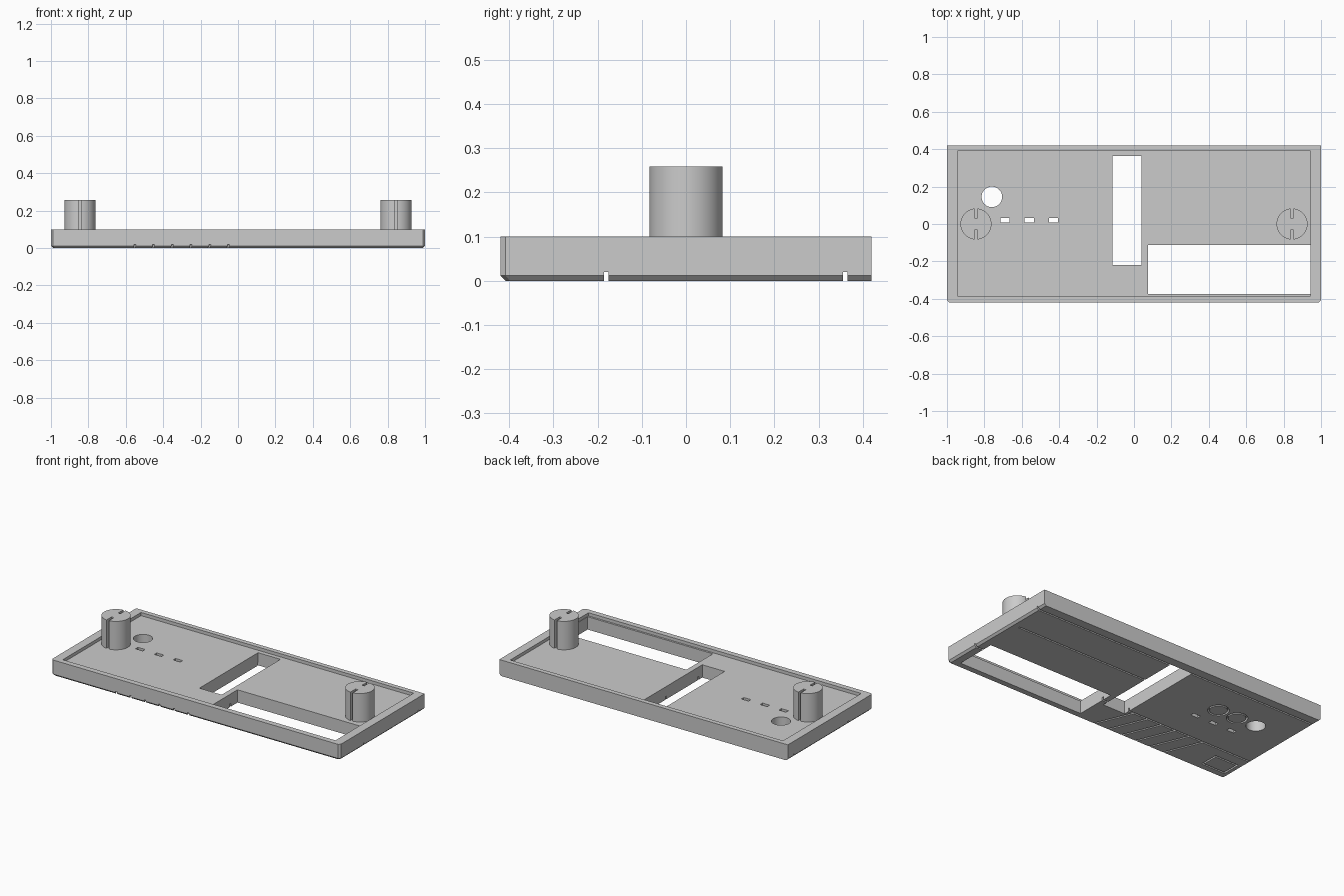
import bpy, bmesh, math
from mathutils import Vector

if "Cube" in bpy.data.objects:
    bpy.data.objects.remove(bpy.data.objects["Cube"])

grey = bpy.data.materials.new("plain grey")
grey.diffuse_color = (0.6, 0.6, 0.6, 1)
grey.use_nodes = True
grey.node_tree.nodes["Principled BSDF"].inputs["Base Color"].default_value = grey.diffuse_color


def loft(name, rings):
    """Solid from stacked rings of equal point count."""
    bm = bmesh.new()
    vs = [[bm.verts.new(p) for p in r] for r in rings]
    n = len(rings[0])
    bm.faces.new(vs[0][::-1])
    bm.faces.new(vs[-1])
    for a, b in zip(vs, vs[1:]):
        for i in range(n):
            j = (i + 1) % n
            bm.faces.new((a[i], a[j], b[j], b[i]))
    bmesh.ops.recalc_face_normals(bm, faces=bm.faces)
    me = bpy.data.meshes.new(name)
    bm.to_mesh(me)
    bm.free()
    me.materials.append(grey)
    ob = bpy.data.objects.new(name, me)
    bpy.context.collection.objects.link(ob)
    return ob


def prism(name, pts, z0, z1):
    return loft(name, [[(x, y, z) for x, y in pts] for z in (z0, z1)])


def rect(x0, x1, y0, y1):
    return [(x0, y0), (x1, y0), (x1, y1), (x0, y1)]


def circle(cx, cy, r, n=48):
    return [(cx + r * math.cos(2 * math.pi * i / n),
             cy + r * math.sin(2 * math.pi * i / n)) for i in range(n)]


def cut(ob, cutter):
    m = ob.modifiers.new("cut", 'BOOLEAN')
    m.operation, m.solver, m.object = 'DIFFERENCE', 'EXACT', cutter
    bpy.context.view_layer.objects.active = ob
    bpy.ops.object.modifier_apply(modifier=m.name)
    bpy.data.objects.remove(cutter)


def strip(a, b, w=0.01):
    """Outline of a straight groove between two points."""
    a, b = Vector(a), Vector(b)
    d = (b - a).normalized()
    s = Vector((-d.y, d.x)) * w / 2
    return [tuple(p) for p in (a - s, b - s, b + s, a + s)]


# panel body: chamfered front corners and bottom edge, square back
def outline(e, c, z):
    x, f, k = 1 - e, -0.42 + e, 0.42
    return [(-x + c, f, z), (x - c, f, z), (x, f + c, z),
            (x, k, z), (-x, k, z), (-x, f + c, z)]


panel = loft("panel", [outline(0.012, 0.01, 0), outline(0, 0.012, 0.012),
                       outline(0, 0.012, 0.1)])

# shallow recess in the top
cut(panel, prism("recess", rect(-0.945, 0.945, -0.385, 0.39), 0.08, 0.2))

# windows and through holes
holes = [rect(0.075, 0.943, -0.373, -0.112), rect(-0.115, 0.04, -0.218, 0.363),
         circle(-0.76, 0.145, 0.055)]
holes += [rect(x - 0.025, x + 0.025, 0.007, 0.031) for x in (-0.69, -0.56, -0.43)]
for h in holes:
    cut(panel, prism("hole", h, -0.1, 0.3))

# engraved lines on the underside
grooves = [strip((-1.1, 0.36), (1.1, 0.36)), strip((-1.1, -0.18), (1.1, -0.18)),
           strip((0.03, 0.14), (0.95, 0.14))]
grooves += [strip((-0.05 - 0.1 * i + 0.02, -0.47), (-0.05 - 0.1 * i - 0.1, -0.181))
            for i in range(6)]
for g in grooves:
    cut(panel, prism("groove", g, -0.05, 0.02))

# engraved rings and square on the underside
for cx in (-0.625, -0.49):
    ring = prism("ring", circle(cx, 0.145, 0.06, 32), -0.05, 0.02)
    cut(ring, prism("ring_core", circle(cx, 0.145, 0.05, 32), -0.1, 0.1))
    cut(panel, ring)
frame = prism("frame", rect(-0.965, -0.8, -0.37, -0.25), -0.05, 0.02)
cut(frame, prism("frame_core", rect(-0.955, -0.81, -0.36, -0.26), -0.1, 0.1))
cut(panel, frame)

# slotted posts
posts = []
for side, name in ((-1, "left_post"), (1, "right_post")):
    cx = side * 0.845
    post = prism(name, circle(cx, 0, 0.083, 64), 0.075, 0.258)
    for y0, y1 in ((0.032, 0.1), (-0.1, -0.032)):
        cut(post, prism("slot", rect(cx - 0.008, cx + 0.008, y0, y1), 0.08, 0.3))
    posts.append(post)

# smooth round walls, keep edges sharp
for ob in [panel] + posts:
    bpy.ops.object.select_all(action='DESELECT')
    ob.select_set(True)
    bpy.context.view_layer.objects.active = ob
    bpy.ops.object.shade_smooth_by_angle(angle=math.radians(30))
